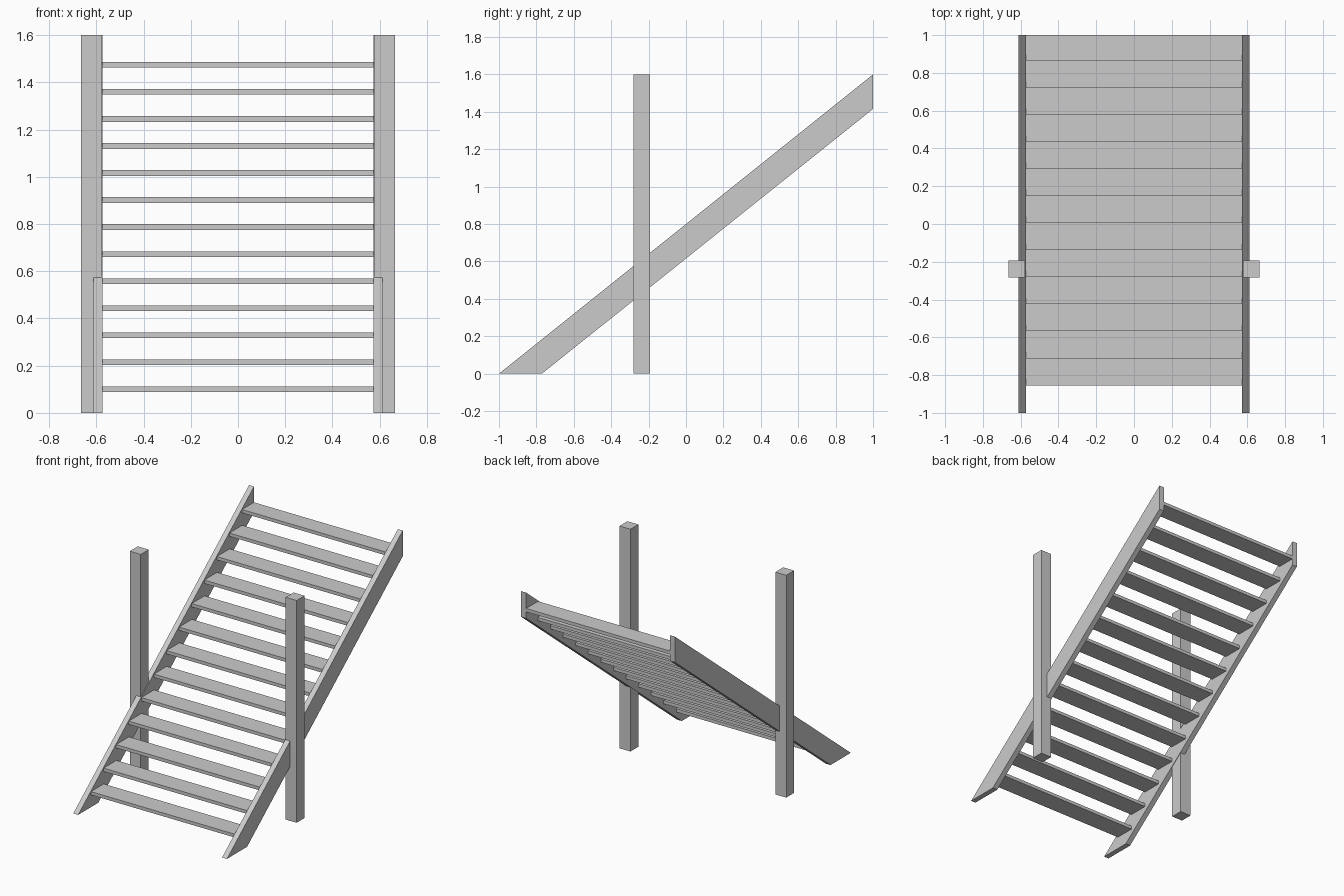
import bpy
import bmesh

cube = bpy.data.objects.get("Cube")
if cube:
    bpy.data.objects.remove(cube, do_unlink=True)

# Single plain grey
grey = bpy.data.materials.new("plain grey")
grey.use_nodes = True
GREY = (0.6, 0.6, 0.6, 1.0)
grey.diffuse_color = GREY
grey.node_tree.nodes["Principled BSDF"].inputs["Base Color"].default_value = GREY


def extrude_x(name, profile, x0, x1):
    """Flat-shaded solid from a (y, z) profile swept from x0 to x1."""
    bm = bmesh.new()
    face = bm.faces.new([bm.verts.new((x0, y, z)) for y, z in profile])
    swept = bmesh.ops.extrude_face_region(bm, geom=[face])["geom"]
    verts = [v for v in swept if isinstance(v, bmesh.types.BMVert)]
    bmesh.ops.translate(bm, verts=verts, vec=(x1 - x0, 0, 0))
    bmesh.ops.recalc_face_normals(bm, faces=bm.faces)
    mesh = bpy.data.meshes.new(name)
    bm.to_mesh(mesh)
    bm.free()
    mesh.materials.append(grey)
    obj = bpy.data.objects.new(name, mesh)
    bpy.context.collection.objects.link(obj)
    return obj


def rect(y0, y1, z0, z1):
    return [(y0, z0), (y1, z0), (y1, z1), (y0, z1)]


INNER = 0.573
HEIGHT = 1.6
stringer_profile = [(-1, 0), (-0.77, 0), (1, 1.415), (1, HEIGHT)]

# Sloping side boards and upright posts, one pair per side
for side, s in (("left", 1), ("right", -1)):
    extrude_x(side + "_stringer", stringer_profile, s * INNER, s * 0.612)
    extrude_x(side + "_post", rect(-0.282, -0.192, 0, HEIGHT), s * 0.577, s * 0.664)

# Open treads; the top one ends flush with the side boards
TREADS = 13
RISE, RUN = 0.1145, 0.1432
for i in range(TREADS):
    front = -0.854 + i * RUN
    bottom = 0.088 + i * RISE
    extrude_x(f"tread_{i + 1}",
              rect(front, min(front + 0.146, 1.0), bottom, bottom + 0.024),
              -INNER, INNER)
